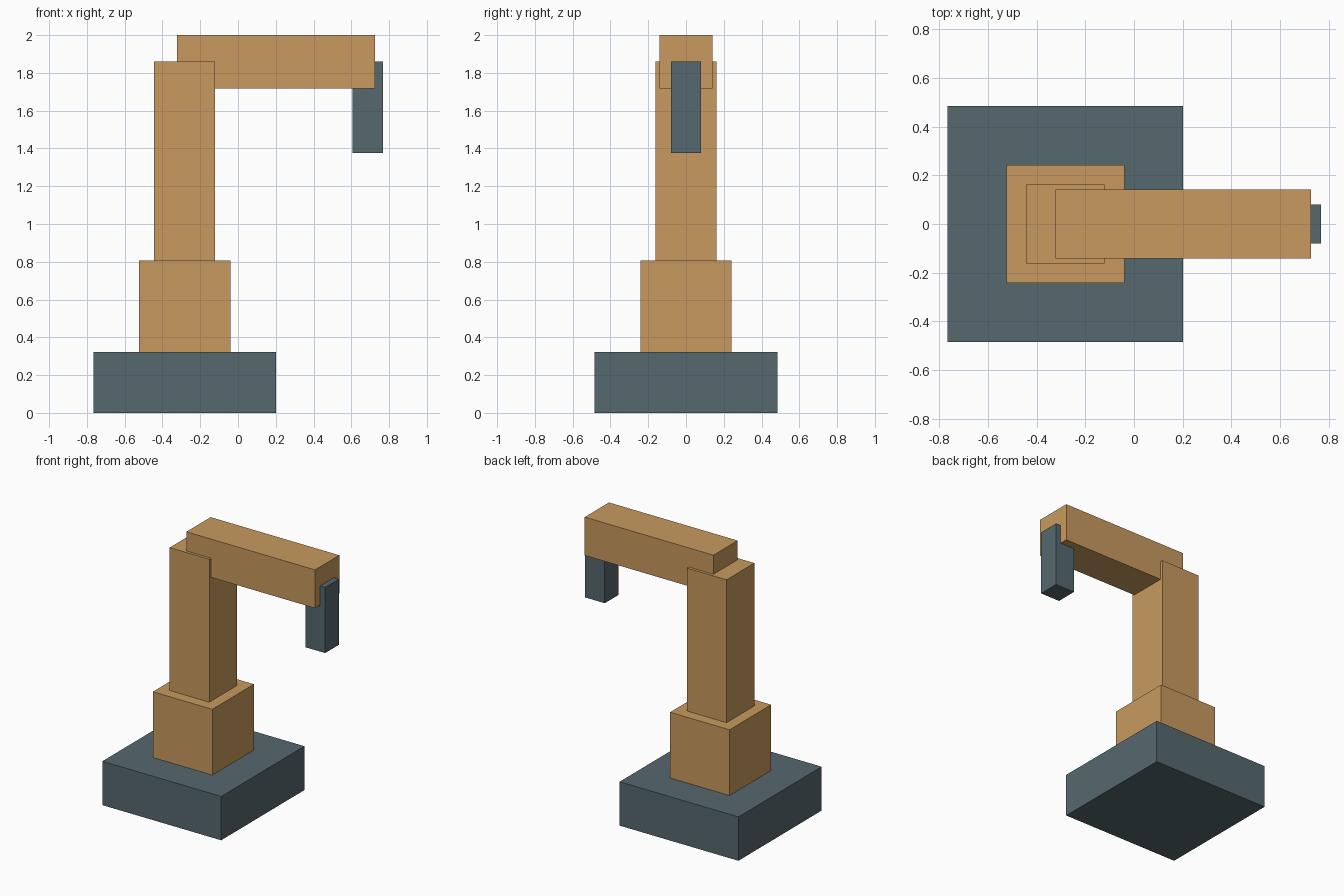
import bpy

cube = bpy.data.objects.get("Cube")
if cube:
    bpy.data.objects.remove(cube, do_unlink=True)


def make_material(name, rgb):
    mat = bpy.data.materials.new(name)
    mat.use_nodes = True
    color = (*rgb, 1.0)
    mat.diffuse_color = color
    mat.node_tree.nodes["Principled BSDF"].inputs["Base Color"].default_value = color
    return mat


def box(name, x, z, width, depth, height, mat):
    """Box centred on y = 0, centred on x, standing on z."""
    bpy.ops.mesh.primitive_cube_add(size=1, location=(x, 0, z + height / 2))
    obj = bpy.context.object
    obj.name = name
    obj.scale = (width, depth, height)
    bpy.ops.object.transform_apply(location=False, rotation=False, scale=True)
    obj.data.materials.append(mat)
    return obj


orange = make_material("warm_orange", (0.578, 0.323, 0.114))
slate = make_material("slate_grey", (0.093, 0.138, 0.156))

axis_x = -0.282  # shared centre line of base, turret and column

# Stacked base, turret and upright column
box("base", axis_x, 0, 0.968, 0.968, 0.323, slate)
box("turret", axis_x, 0.323, 0.484, 0.484, 0.484, orange)
box("column", axis_x, 0.807, 0.323, 0.323, 1.052, orange)

# Horizontal arm and the tool hanging from its end
box("arm", 0.202, 1.718, 1.048, 0.282, 0.282, orange)
box("tool", 0.686, 1.375, 0.161, 0.161, 0.484, slate)
